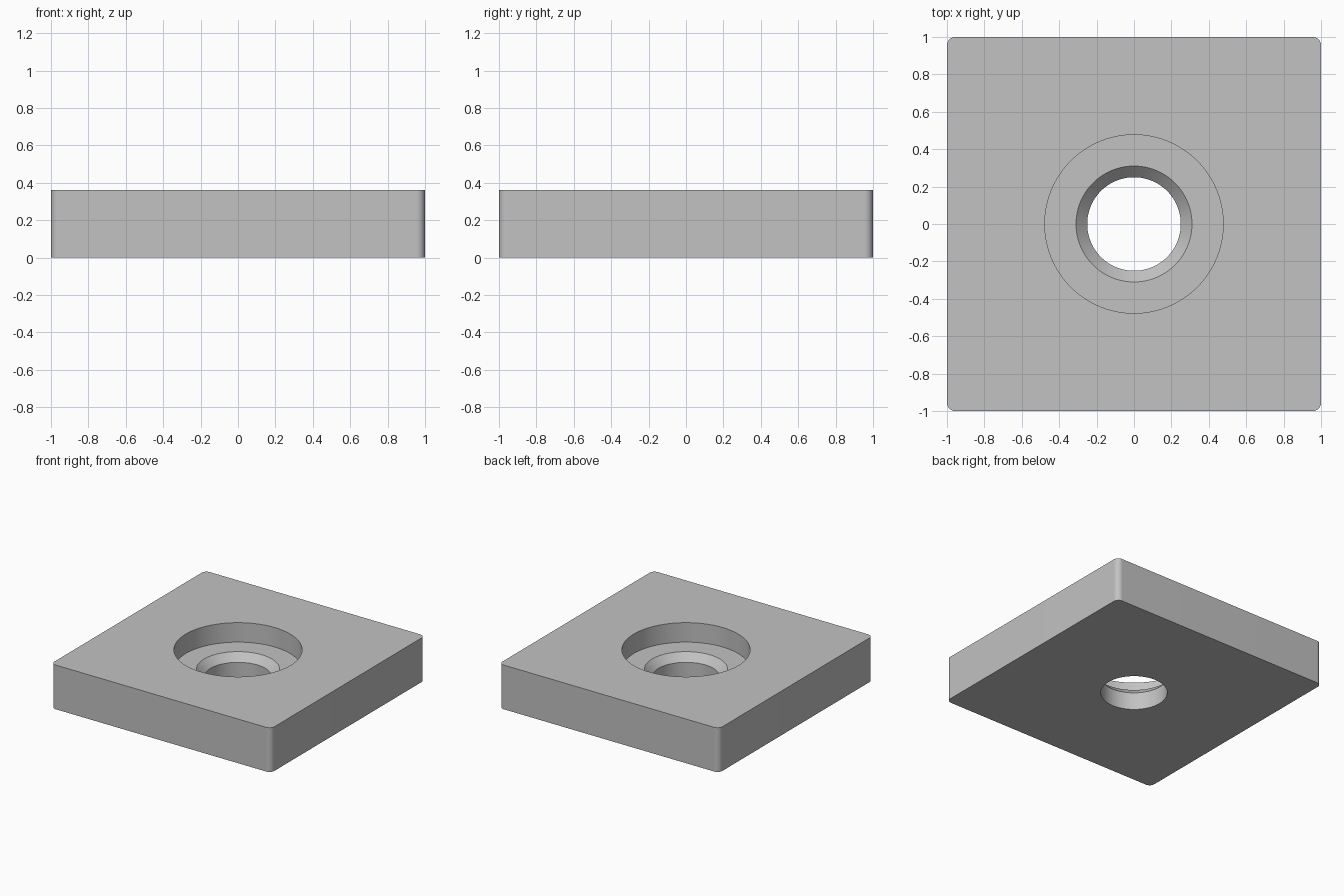
import bpy
import bmesh
from math import cos, sin, pi

default_cube = bpy.data.objects.get("Cube")
if default_cube:
    bpy.data.objects.remove(default_cube, do_unlink=True)

HALF = 1.0
HEIGHT = 0.363
CORNER = 0.045
BORE, CHAMFER, COUNTERBORE = 0.25, 0.31, 0.477
FLOOR = 0.203
STEPS = 32  # points per quarter turn


def rounded_square(z):
    points = []
    for q in range(4):
        sx, sy = ((1, 1), (-1, 1), (-1, -1), (1, -1))[q]
        for i in range(STEPS):
            a = (q + i / (STEPS - 1)) * pi / 2
            points.append((sx * (HALF - CORNER) + CORNER * cos(a),
                           sy * (HALF - CORNER) + CORNER * sin(a), z))
    return points


def circle(radius, z):
    angles = [(i + 0.5) / STEPS * pi / 2 for i in range(4 * STEPS)]
    return [(radius * cos(a), radius * sin(a), z) for a in angles]


# Cross-section loops: outer wall, top, counterbore, chamfer, bore
loops = [
    rounded_square(0),
    rounded_square(HEIGHT),
    circle(COUNTERBORE, HEIGHT),
    circle(COUNTERBORE, FLOOR),
    circle(CHAMFER, FLOOR),
    circle(BORE, FLOOR - (CHAMFER - BORE)),
    circle(BORE, 0),
]

# Skin the loops into one closed plate
bm = bmesh.new()
rings = [[bm.verts.new(p) for p in loop] for loop in loops]
for k, ring in enumerate(rings):
    following = rings[(k + 1) % len(rings)]
    for i in range(len(ring)):
        j = (i + 1) % len(ring)
        bm.faces.new((ring[i], ring[j], following[j], following[i]))
bmesh.ops.recalc_face_normals(bm, faces=bm.faces)

mesh = bpy.data.meshes.new("counterbored_plate")
bm.to_mesh(mesh)
bm.free()
plate = bpy.data.objects.new("counterbored_plate", mesh)
bpy.context.collection.objects.link(plate)

# Plain grey finish
grey = bpy.data.materials.new("light_grey")
grey.use_nodes = True
colour = (0.54, 0.54, 0.54, 1)
grey.diffuse_color = colour
grey.node_tree.nodes["Principled BSDF"].inputs["Base Color"].default_value = colour
mesh.materials.append(grey)

# Smooth round walls, crisp rims
bpy.ops.object.select_all(action='DESELECT')
plate.select_set(True)
bpy.context.view_layer.objects.active = plate
bpy.ops.object.shade_smooth_by_angle(angle=pi / 6)
